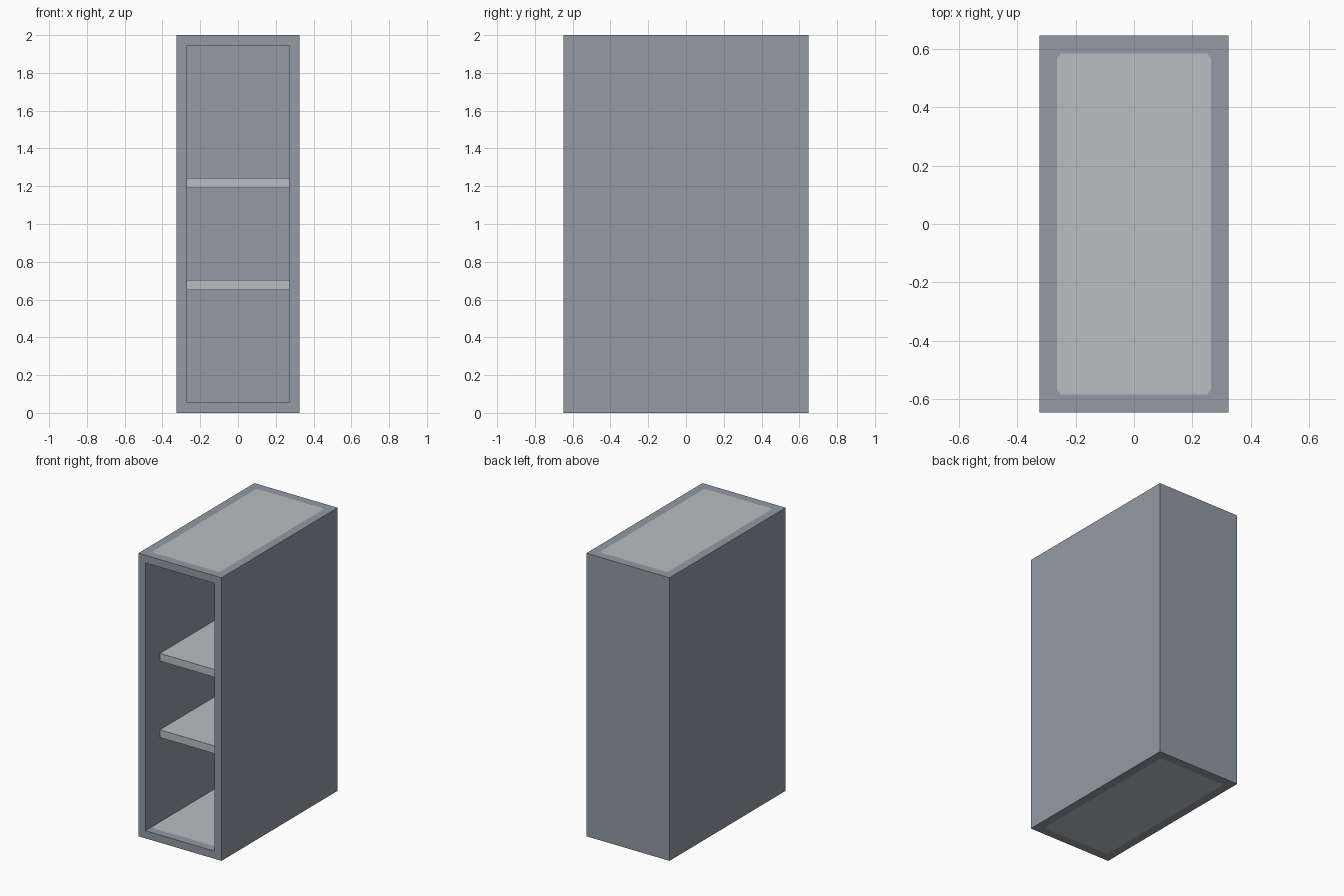
import bpy, bmesh
from mathutils import Vector

if "Cube" in bpy.data.objects:
    bpy.data.objects.remove(bpy.data.objects["Cube"])

W, D, H, T = 0.325, 0.648, 2.0, 0.054      # half width, half depth, height, board thickness
PX, PY, CH = 0.265, 0.586, 0.016           # pale panel half sizes and corner cut


def material(name, rgb):
    m = bpy.data.materials.new(name)
    m.diffuse_color = (*rgb, 1)
    m.use_nodes = True
    m.node_tree.nodes["Principled BSDF"].inputs["Base Color"].default_value = m.diffuse_color
    return m


steel = material("blue grey", (0.292, 0.323, 0.376))
pale = material("pale grey", (0.490, 0.520, 0.540))


def box(bm, lo, hi):
    lo, hi = Vector(lo), Vector(hi)
    size, mid = hi - lo, (hi + lo) / 2
    for v in bmesh.ops.create_cube(bm, size=1)["verts"]:
        v.co = Vector(a * b for a, b in zip(v.co, size)) + mid


def finish(bm, name, mats):
    bmesh.ops.recalc_face_normals(bm, faces=bm.faces)
    me = bpy.data.meshes.new(name)
    bm.to_mesh(me)
    bm.free()
    for m in mats:
        me.materials.append(m)
    ob = bpy.data.objects.new(name, me)
    bpy.context.collection.objects.link(ob)
    return ob


# Cabinet body: a box whose front is inset and pushed back to a thin rear wall
bm = bmesh.new()
box(bm, (-W, -D, 0), (W, D, H))
bm.normal_update()
front = min(bm.faces, key=lambda f: f.calc_center_median().y)
bmesh.ops.inset_region(bm, faces=[front], thickness=T, use_even_offset=True)
ext = bmesh.ops.extrude_face_region(bm, geom=[front])
if front.is_valid:
    bmesh.ops.delete(bm, geom=[front], context='FACES_ONLY')
bmesh.ops.translate(bm, verts=[g for g in ext["geom"] if isinstance(g, bmesh.types.BMVert)],
                    vec=(0, 2 * D - T, 0))
bmesh.ops.recalc_face_normals(bm, faces=bm.faces)

# Cut the panel outline into every horizontal face
for sx in (-1, 1):
    cuts = [((sx * PX, 0, 0), (1, 0, 0)), ((0, sx * PY, 0), (0, 1, 0))]
    cuts += [((sx * (PX - CH), sy * PY, 0), (sx, sy, 0)) for sy in (-1, 1)]
    for co, no in cuts:
        bm.normal_update()
        flat = [f for f in bm.faces if abs(f.normal.z) > 0.9]
        edges = list({e for f in flat for e in f.edges})
        verts = list({v for f in flat for v in f.verts})
        bmesh.ops.bisect_plane(bm, geom=verts + edges + flat, dist=1e-5,
                               plane_co=co, plane_no=Vector(no).normalized())

# Pale colour inside the outline
bm.normal_update()
for f in bm.faces:
    c = f.calc_center_median()
    x, y = abs(c.x), abs(c.y)
    if abs(f.normal.z) > 0.9 and x < PX and y < PY and x + y < PX + PY - CH:
        f.material_index = 1
finish(bm, "cabinet_body", [steel, pale])

# Two recessed shelves
for name, z in (("lower_shelf", 0.65), ("upper_shelf", 1.19)):
    bm = bmesh.new()
    box(bm, (T - W, -0.484, z), (W - T, D - T, z + T))
    finish(bm, name, [pale])
